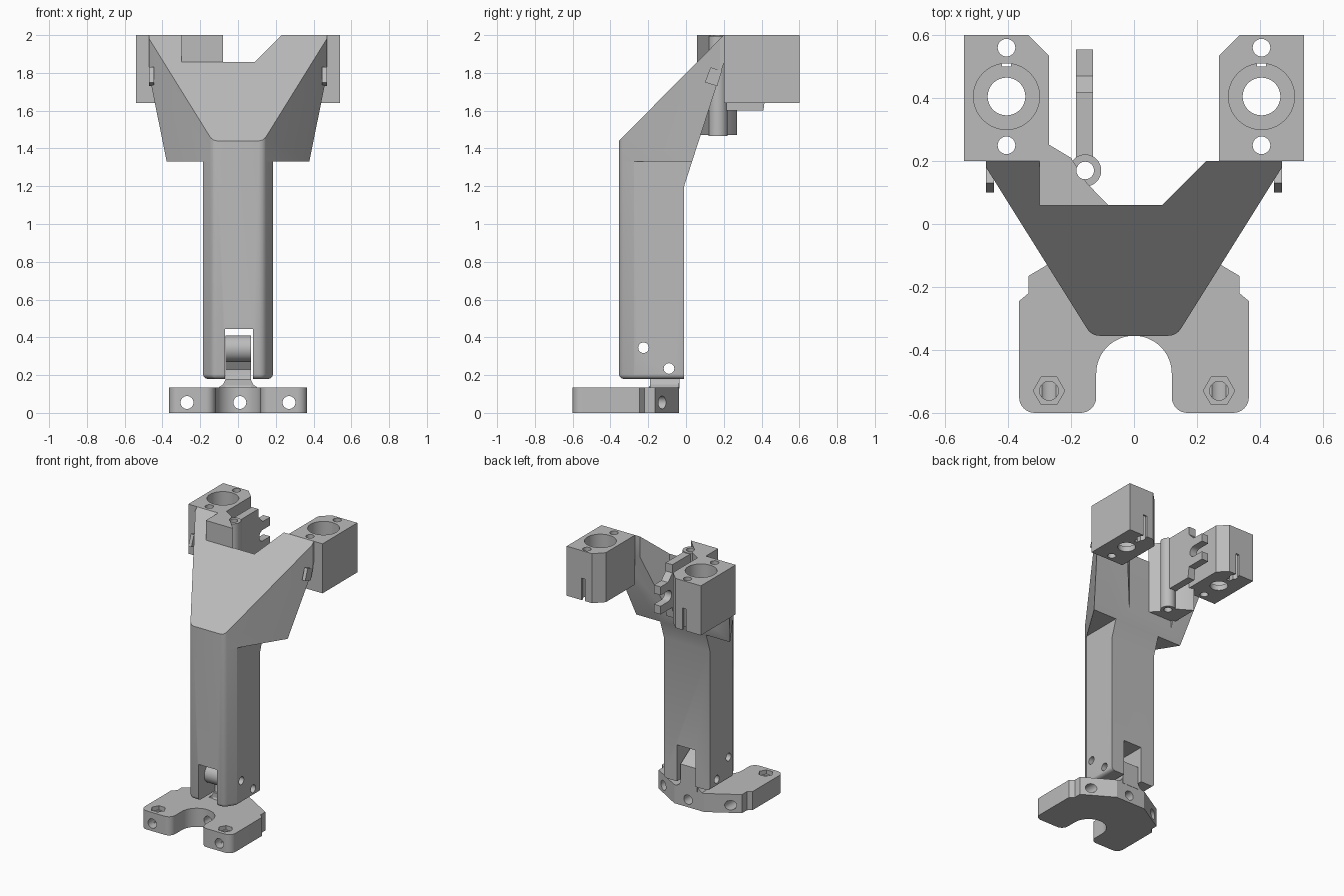
import bpy, bmesh
from math import sin, cos, pi, radians

cube = bpy.data.objects.get("Cube")
if cube:
    bpy.data.objects.remove(cube, do_unlink=True)

grey = bpy.data.materials.new("plain_grey")
grey.use_nodes = True
TONE = (0.5, 0.5, 0.5, 1)
grey.diffuse_color = TONE
grey.node_tree.nodes["Principled BSDF"].inputs["Base Color"].default_value = TONE
parts = []


def prism(name, pts, axis, lo, hi):
    """Extrude a flat outline along one axis (x: y,z  y: x,z  z: x,y)."""
    place = {"x": lambda a, b, h: (h, a, b),
             "y": lambda a, b, h: (a, h, b),
             "z": lambda a, b, h: (a, b, h)}[axis]
    bm = bmesh.new()
    ends = [[bm.verts.new(place(a, b, h)) for a, b in pts] for h in (lo, hi)]
    bm.faces.new(ends[0])
    bm.faces.new(ends[1])
    n = len(pts)
    for i in range(n):
        j = (i + 1) % n
        bm.faces.new((ends[0][i], ends[0][j], ends[1][j], ends[1][i]))
    bmesh.ops.recalc_face_normals(bm, faces=bm.faces)
    mesh = bpy.data.meshes.new(name)
    bm.to_mesh(mesh)
    bm.free()
    mesh.materials.append(grey)
    obj = bpy.data.objects.new(name, mesh)
    bpy.context.collection.objects.link(obj)
    return obj


def arc(a, b, r, start, end, n=8):
    return [(a + r * cos(radians(start + (end - start) * i / n)),
             b + r * sin(radians(start + (end - start) * i / n))) for i in range(n + 1)]


def rod(a, b, r, axis, lo, hi, n=32):
    return prism("rod", arc(a, b, r, 0, 360 - 360 / n, n - 1), axis, lo, hi)


def box(x0, x1, y0, y1, z0, z1):
    return prism("box", [(x0, y0), (x1, y0), (x1, y1), (x0, y1)], "z", z0, z1)


def mirrored(half):
    return half + [(-x, y) for x, y in reversed(half)]


def soften(obj, rule, r):
    bm = bmesh.new()
    bm.from_mesh(obj.data)
    edges = [e for e in bm.edges if rule(e.verts[0].co, e.verts[1].co)]
    bmesh.ops.bevel(bm, geom=edges, offset=r, segments=4, profile=0.5, affect="EDGES")
    bm.to_mesh(obj.data)
    bm.free()


def combine(obj, operation, *tools):
    for tool in tools:
        mod = obj.modifiers.new("bool", "BOOLEAN")
        mod.operation, mod.object, mod.solver = operation, tool, "EXACT"
        bpy.context.view_layer.update()
        bpy.context.view_layer.objects.active = obj
        bpy.ops.object.modifier_apply(modifier=mod.name)
        bpy.data.objects.remove(tool, do_unlink=True)


def finish(obj, name):
    obj.name = obj.data.name = name
    parts.append(obj)


# Column and flared head, trimmed by one side profile
def front_edge(p, q):
    return p.y < -0.35 and q.y < -0.35 and abs(p.x - q.x) < 0.001


def bottom_or_front(p, q):
    return front_edge(p, q) or (p.z < 0.181 and q.z < 0.181)


body = prism("body", mirrored([(0.135, -0.355), (0.185, -0.275), (0.185, 0.06)]), "z", 0.18, 1.8)
soften(body, bottom_or_front, 0.025)
head = prism("head", mirrored([(0.135, -0.355), (0.47, 0.18), (0.47, 0.3)]), "z", 1.33, 2.1)
soften(head, front_edge, 0.025)
combine(body, "UNION", head)
side = [(-0.6, 0), (-0.6, 1.193), (0.2, 2.0), (0.2, 1.85), (-0.01, 1.2), (-0.01, 0)]
combine(body, "INTERSECT", prism("side", side, "x", -1, 1))
notch = [(-0.275, 0.06), (0.09, 0.06), (0.23, 0.2), (0.23, 0.4), (-0.275, 0.4)]
combine(body, "DIFFERENCE",
        prism("notch", notch, "z", 1, 2.2),
        box(-0.07, 0.08, -0.5, 0.1, 0.1, 0.445),
        rod(-0.225, 0.345, 0.028, "x", -0.5, 0.5),
        rod(-0.09, 0.235, 0.028, "x", -0.5, 0.5))
finish(body, "column_and_head")

# Bored mounting blocks and side clips, one per arm
for s, label in ((1, "left"), (-1, "right")):
    plan = [(0.27, 0.2), (0.54, 0.2), (0.54, 0.6), (0.335, 0.6), (0.27, 0.535)]
    block = prism("block", [(s * x, y) for x, y in plan], "z", 1.64, 2.0)
    cx = s * 0.405
    combine(block, "DIFFERENCE",
            rod(cx, 0.405, 0.105, "z", 1.68, 2.1, 48),
            rod(cx, 0.405, 0.06, "z", 1.5, 1.8),
            rod(cx, 0.25, 0.028, "z", 1.5, 2.1),
            rod(cx, 0.56, 0.028, "z", 1.5, 2.1),
            box(cx - 0.014, cx + 0.014, 0.5, 0.7, 1.6, 1.8))
    finish(block, label + "_mounting_block")
    clip = [(0.1, 1.75), (0.13, 1.83), (0.19, 1.81), (0.165, 1.73)]
    lo, hi = sorted((s * 0.445, s * 0.47))
    finish(prism("clip", clip, "x", lo, hi), label + "_clip")

# Hinge bracket with knuckle and hooked lever
bracket = prism("bracket", [(-0.3, 0.058), (-0.08, 0.058), (-0.15, 0.13),
                            (-0.2, 0.21), (-0.3, 0.27)], "z", 1.47, 2.0)
combine(bracket, "UNION", rod(-0.155, 0.17, 0.051, "z", 1.465, 1.995))
combine(bracket, "DIFFERENCE", rod(-0.155, 0.17, 0.028, "z", 1.4, 2.1))
finish(bracket, "hinge_bracket")

lever = [(0.205, 1.6), (0.41, 1.6), (0.42, 1.68), (0.555, 1.68), (0.555, 1.74)]
lever += arc(0.47, 1.78, 0.04, 270, 90)
lever += [(0.555, 1.82), (0.555, 1.88), (0.47, 1.88), (0.42, 1.93), (0.42, 1.99), (0.205, 1.99)]
finish(prism("lever", lever, "x", -0.185, -0.13), "hooked_lever")

# Forked base plate
half = arc(0, -0.475, 0.12, 90, 0, 12) + arc(0.17, -0.55, 0.05, 180, 270)
half += arc(0.315, -0.55, 0.05, 270, 360)
half += [(0.365, -0.245), (0.335, -0.22), (0.335, -0.165), (0.12, -0.037)]
base = prism("base", half + [(-x, y) for x, y in reversed(half[1:])], "z", 0, 0.135)
combine(base, "DIFFERENCE", rod(0.01, 0.055, 0.034, "y", -0.4, 0.1))
for s in (1, -1):
    combine(base, "DIFFERENCE",
            rod(s * 0.27, -0.53, 0.05, "z", 0.105, 0.2, 6),
            rod(s * 0.27, -0.53, 0.03, "z", 0.03, 0.2),
            rod(s * 0.27, 0.055, 0.034, "y", -0.7, 0.1))
finish(base, "forked_base")

# Hinge tongue rising into the column slot
outline = [(-0.2, 0.13), (-0.035, 0.13), (-0.035, 0.3)]
outline += arc(-0.225, 0.34, 0.07, 70, 290, 20) + [(-0.17, 0.23), (-0.175, 0.17)]
tongue = prism("tongue", outline, "x", -0.065, 0.068)
combine(tongue, "DIFFERENCE",
        rod(-0.225, 0.345, 0.028, "x", -0.5, 0.5),
        rod(-0.09, 0.235, 0.028, "x", -0.5, 0.5))
finish(tongue, "hinge_tongue")
flare = [(-0.11, 0.13), (0.11, 0.13), (0.08, 0.15), (0.067, 0.18), (-0.064, 0.18), (-0.08, 0.15)]
finish(prism("flare", flare, "y", -0.19, -0.037), "tongue_foot")

# Smooth the round surfaces, keep the edges sharp
bpy.ops.object.select_all(action="DESELECT")
for obj in parts:
    obj.select_set(True)
bpy.context.view_layer.objects.active = parts[0]
bpy.ops.object.shade_smooth_by_angle(angle=radians(30))
